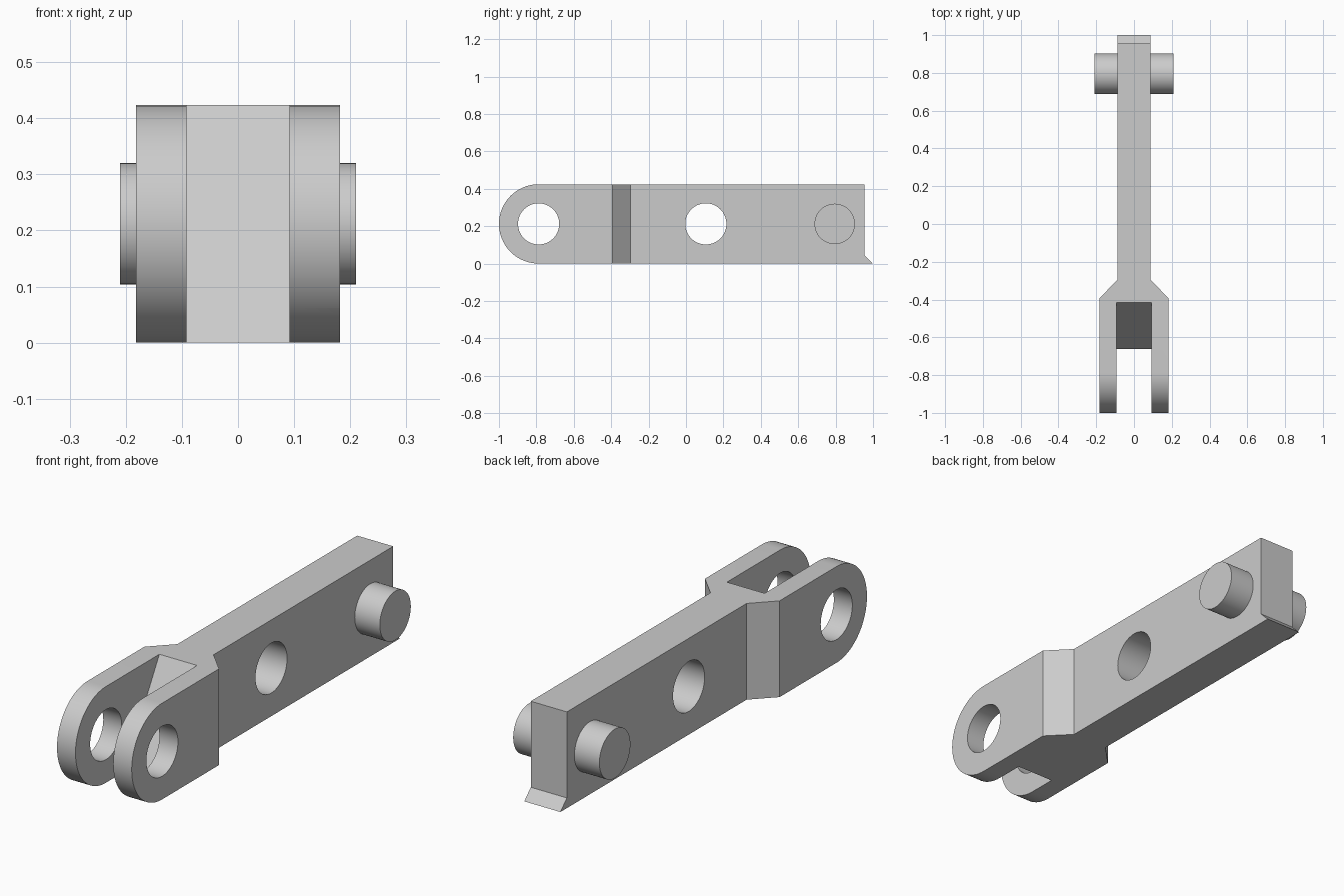
import bpy, bmesh
from math import sin, cos, pi, radians
from mathutils import Vector

if "Cube" in bpy.data.objects:
    bpy.data.objects.remove(bpy.data.objects["Cube"], do_unlink=True)

# Main dimensions
HEIGHT = 0.424
MID = HEIGHT / 2
BAR = 0.088       # half width of the bar
FORK = 0.182      # half width over the fork
GAP = 0.092       # half width between the fork arms
EYE_Y, HOLE_Y, PIN_Y = -0.788, 0.106, 0.795
HOLE_R = 0.11

steel = bpy.data.materials.new("light grey steel")
steel.use_nodes = True
GREY = (0.6, 0.6, 0.6, 1)
steel.diffuse_color = GREY
steel.node_tree.nodes["Principled BSDF"].inputs["Base Color"].default_value = GREY


def prism(name, points, direction):
    """Extrude a flat outline of 3D points along a direction."""
    bm = bmesh.new()
    face = bm.faces.new([bm.verts.new(p) for p in points])
    ext = bmesh.ops.extrude_face_region(bm, geom=[face])
    moved = [g for g in ext["geom"] if isinstance(g, bmesh.types.BMVert)]
    bmesh.ops.translate(bm, verts=moved, vec=Vector(direction))
    bmesh.ops.recalc_face_normals(bm, faces=bm.faces[:])
    mesh = bpy.data.meshes.new(name)
    bm.to_mesh(mesh)
    bm.free()
    mesh.materials.append(steel)
    obj = bpy.data.objects.new(name, mesh)
    bpy.context.collection.objects.link(obj)
    return obj


def side_prism(name, outline, half):
    """Extrude a (y, z) outline across the width."""
    return prism(name, [(-half, y, z) for y, z in outline], (2 * half, 0, 0))


def arc(y, radius, start, end, steps):
    angles = [start + (end - start) * i / steps for i in range(steps + 1)]
    return [(y + radius * cos(a), MID + radius * sin(a)) for a in angles]


def rod(name, y, radius, half):
    return side_prism(name, arc(y, radius, 0, 2 * pi, 64)[:-1], half)


def boolean(target, tool, operation):
    mod = target.modifiers.new(operation.lower(), 'BOOLEAN')
    mod.operation = operation
    mod.solver = 'EXACT'
    mod.object = tool
    bpy.context.view_layer.objects.active = target
    bpy.ops.object.modifier_apply(modifier=mod.name)
    bpy.data.objects.remove(tool, do_unlink=True)


# Link body: side outline with rounded fork end and small rear lip
outline = arc(EYE_Y, MID, pi / 2, 3 * pi / 2, 40)
outline += [(1.0, 0), (0.955, 0.045), (0.955, HEIGHT)]
body = side_prism("link_body", outline, FORK)

# Plan outline: wide fork tapering into the narrow bar
half_plan = [(FORK, -1.1), (FORK, -0.392), (BAR, -0.296), (BAR, 1.1)]
plan = half_plan + [(-x, y) for x, y in reversed(half_plan)]
boolean(body, prism("plan_cutter", [(x, y, -0.1) for x, y in plan], (0, 0, 0.7)),
        'INTERSECT')

# Fork slot with a sloping back wall
slope = (0.662 - 0.416) / HEIGHT
slot = [(-1.2, -0.1), (-0.662 - 0.1 * slope, -0.1),
        (-0.416 + 0.1 * slope, HEIGHT + 0.1), (-1.2, HEIGHT + 0.1)]
boolean(body, side_prism("slot_cutter", slot, GAP), 'DIFFERENCE')

# Fork eyes and the middle hole
for y in (EYE_Y, HOLE_Y):
    boolean(body, rod("hole_cutter", y, HOLE_R, 0.4), 'DIFFERENCE')

# Cross pin
pin = rod("cross_pin", PIN_Y, 0.108, 0.21)

# Smooth round surfaces, sharp edges elsewhere
bpy.ops.object.select_all(action='DESELECT')
for obj in (body, pin):
    obj.select_set(True)
bpy.context.view_layer.objects.active = body
bpy.ops.object.shade_smooth_by_angle(angle=radians(30))
